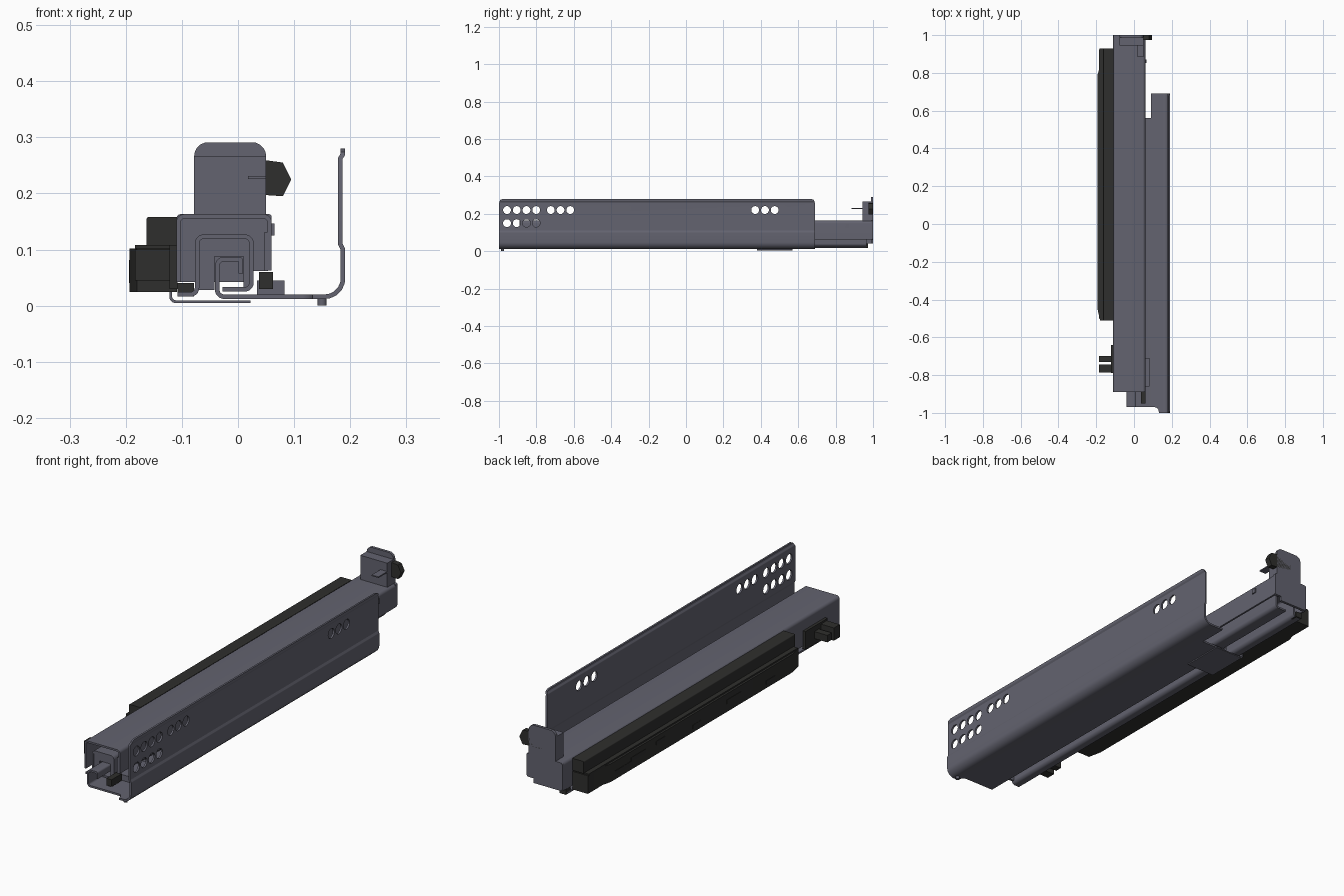
import bpy, bmesh, math
from mathutils import Vector, Matrix

if "Cube" in bpy.data.objects:
    bpy.data.objects.remove(bpy.data.objects["Cube"])


def material(name, col):
    m = bpy.data.materials.new(name)
    m.diffuse_color = col
    m.use_nodes = True
    m.node_tree.nodes["Principled BSDF"].inputs["Base Color"].default_value = m.diffuse_color
    return m


STEEL = material("steel", (0.125, 0.125, 0.16, 1))
BLACK = material("black_plastic", (0.028, 0.028, 0.026, 1))


def fillet(pts, r, closed=False, n=5):
    """Round the corners of a 2D path; r is one radius or one per point."""
    pts = [Vector(p) for p in pts]
    rs = r if isinstance(r, list) else [r] * len(pts)
    out = []
    for i, p in enumerate(pts):
        if rs[i] == 0 or (not closed and i in (0, len(pts) - 1)):
            out.append(p)
            continue
        a, b = pts[i - 1] - p, pts[(i + 1) % len(pts)] - p
        half = a.angle(b) / 2
        d = min(rs[i] / math.tan(half), a.length * .48, b.length * .48)
        s, e = p + a.normalized() * d, p + b.normalized() * d
        c = p + (a.normalized() + b.normalized()).normalized() * (d / math.cos(half))
        rad = (s - c).length
        for k in range(n + 1):
            v = (s - c).lerp(e - c, k / n)
            out.append(c + v.normalized() * rad)
    return out


def thicken(path, t):
    """Turn an open path into a closed sheet-metal section."""
    left, right = [], []
    for i, p in enumerate(path):
        d0 = (p - path[max(i - 1, 0)]).normalized()
        d1 = (path[min(i + 1, len(path) - 1)] - p).normalized()
        d = (d0 + d1).normalized()
        ref = d1 if d1.length else d0
        n = Vector((-d.y, d.x)) * (t / 2 / max(d.dot(ref), .4))
        left.append(p + n)
        right.append(p - n)
    return left + right[::-1]


def add_prism(bm, pts, axis, a, b):
    place = {'x': lambda p, h: (h, p[0], p[1]),
             'y': lambda p, h: (p[0], h, p[1]),
             'z': lambda p, h: (p[0], p[1], h)}[axis]
    lo = [bm.verts.new(place(p, a)) for p in pts]
    hi = [bm.verts.new(place(p, b)) for p in pts]
    bm.faces.new(lo)
    bm.faces.new(hi[::-1])
    for i in range(len(pts)):
        j = (i + 1) % len(pts)
        bm.faces.new((lo[j], lo[i], hi[i], hi[j]))


def add_box(bm, x0, x1, y0, y1, z0, z1):
    add_prism(bm, [(x0, z0), (x1, z0), (x1, z1), (x0, z1)], 'y', y0, y1)


def finish(name, bm, mat=STEEL):
    bmesh.ops.recalc_face_normals(bm, faces=bm.faces)
    me = bpy.data.meshes.new(name)
    bm.to_mesh(me)
    bm.free()
    me.shade_smooth()
    me.set_sharp_from_angle(angle=math.radians(30))
    me.materials.append(mat)
    ob = bpy.data.objects.new(name, me)
    bpy.context.collection.objects.link(ob)
    return ob


def prism(name, pts, axis, a, b, mat=STEEL):
    bm = bmesh.new()
    add_prism(bm, pts, axis, a, b)
    return finish(name, bm, mat)


def boxes(name, items, mat=STEEL):
    bm = bmesh.new()
    for it in items:
        add_box(bm, *it)
    return finish(name, bm, mat)


# Fixed cabinet rail: hooked channel, floor and embossed side wall
path = fillet([(.005, .057), (.005, .083), (-.037, .083), (-.037, .016), (.187, .016),
               (.187, .1), (.182, .11), (.182, .262), (.187, .27), (.187, .28)],
              [0, .004, .012, .012, .032, .004, .004, .004, .004, 0])
rail = prism("cabinet_rail", thicken(path, .008), 'y', -1, .69)

# Cutter: screw holes, end notches, rounded wall corners
bm = bmesh.new()
holes = [(y, .22) for y in (-.957, -.905, -.853, -.801, -.723, -.671, -.619, .37, .422, .474)]
holes += [(y, .15) for y in (-.957, -.905, -.853, -.801)]
for y, z in holes:
    circle = [(y + .021 * math.cos(k * math.tau / 24), z + .021 * math.sin(k * math.tau / 24))
              for k in range(24)]
    add_prism(bm, circle, 'x', .15, .22)
add_box(bm, -.1, .09, .56, .8, -.02, .12)
add_prism(bm, fillet([(-.1, -1.1), (.16, -1.1), (.125, -.97), (-.1, -.97)], [0, 0, .02, 0], True),
          'z', -.02, .12)
for y, s in ((-1, 1), (.69, -1)):
    add_prism(bm, [(y - s * .02, .258), (y, .258), (y + s * .007, .274), (y + s * .022, .281),
                   (y + s * .022, .3), (y - s * .02, .3)], 'x', .15, .22)
cutter = finish("rail_cutter", bm)
cutter.hide_render = True
mod = rail.modifiers.new("cut", 'BOOLEAN')
mod.operation, mod.object, mod.solver = 'DIFFERENCE', cutter, 'EXACT'
bpy.context.view_layer.update()
cut = bpy.data.meshes.new_from_object(rail.evaluated_get(bpy.context.evaluated_depsgraph_get()))
rail.modifiers.clear()
rail.data = cut
cut.set_sharp_from_angle(angle=math.radians(30))
bpy.data.objects.remove(cutter)

# Middle rail with foot flange, plus its front plug
path = fillet([(-.028, .029), (.024, .029), (.024, .123), (-.073, .123), (-.073, .02), (-.108, .02)], .012)
prism("middle_rail", thicken(path, .008), 'y', -.885, .965)
boxes("middle_rail_plug", [(-.07, .021, -.882, -.872, .088, .12),
                           (-.07, -.042, -.882, -.872, .028, .088),
                           (.01, .021, -.882, -.872, .032, .088)])

# Moving drawer rail
path = fillet([(-.106, .042), (-.106, .159), (.056, .159), (.056, .063)], .01)
prism("drawer_rail", thicken(path, .008), 'y', -.89, .995)

# Rear plate with raised, rounded head and its backing block
pts = [(-.11, .042), (.028, .042), (.028, .062), (.06, .062), (.06, .163), (.05, .163),
       (.05, .291), (-.078, .291), (-.078, .163), (-.11, .163)]
prism("rear_plate", fillet(pts, [.01, 0, 0, .008, .008, 0, .024, .024, 0, .008], True),
      'y', .988, 1)
boxes("rear_hook_block", [(-.078, .05, .945, .989, .16, .267)])
boxes("rear_pin", [(.018, .05, .885, .946, .226, .231)])

# Rear adjuster knob
prism("rear_knob", [(-.025, .215), (-.005, .195), (.05, .197), (.08, .195), (.095, .225),
                    (.08, .255), (.05, .259), (-.005, .255), (-.025, .238)],
      'y', .975, 1.0, BLACK)

# Bottom stabiliser plate and locating pin
path = fillet([(-.12, .026), (-.12, .007), (.022, .007)], .014)
prism("bottom_plate", thicken(path, .005), 'y', .38, .57)
circle = [(.15 + .008 * math.cos(k * math.tau / 16), -.98 + .008 * math.sin(k * math.tau / 16))
          for k in range(16)]
prism("locating_pin", circle, 'z', 0, .014)

# Small steel tabs
boxes("side_tabs", [(.034, .083, -.86, -.71, .018, .045),
                    (.046, .053, -.89, -.64, .062, .13),
                    (.058, .065, .852, .872, .125, .146)])
boxes("front_stop", [(.037, .062, -.95, -.88, .03, .06)], BLACK)
boxes("rear_stop", [(-.108, -.078, .94, .972, .016, .04)], BLACK)

# Damper housing: tapered base, step and top cover
base = [(-.109, -.51), (-.18, -.51), (-.193, -.45), (-.193, .79), (-.183, .825), (-.183, .93), (-.109, .93)]
prism("damper_base", base, 'z', .024, .102, BLACK)
prism("damper_step", [(-.109, .1), (-.184, .1), (-.184, .108), (-.109, .108)], 'y', -.5, .925, BLACK)
prism("damper_cover", fillet([(-.109, .106), (-.163, .106), (-.163, .158), (-.109, .158)],
                             [0, 0, .004, 0], True), 'y', -.51, .93, BLACK)
boxes("damper_clips", [(-.1945, -.19, y - w, y + w, z, z + .016)
                       for y, w, z in ((-.3, .03, .04), (-.05, .05, .06), (.2, .03, .04),
                                       (.45, .03, .065), (.6, .05, .06), (.7, .06, .045))], BLACK)

# Front catch: base pad with two prongs
boxes("front_catch", [(-.122, -.108, -.79, -.64, .03, .108),
                      (-.184, -.115, -.73, -.70, .055, .085),
                      (-.184, -.115, -.785, -.745, .045, .1)], BLACK)
